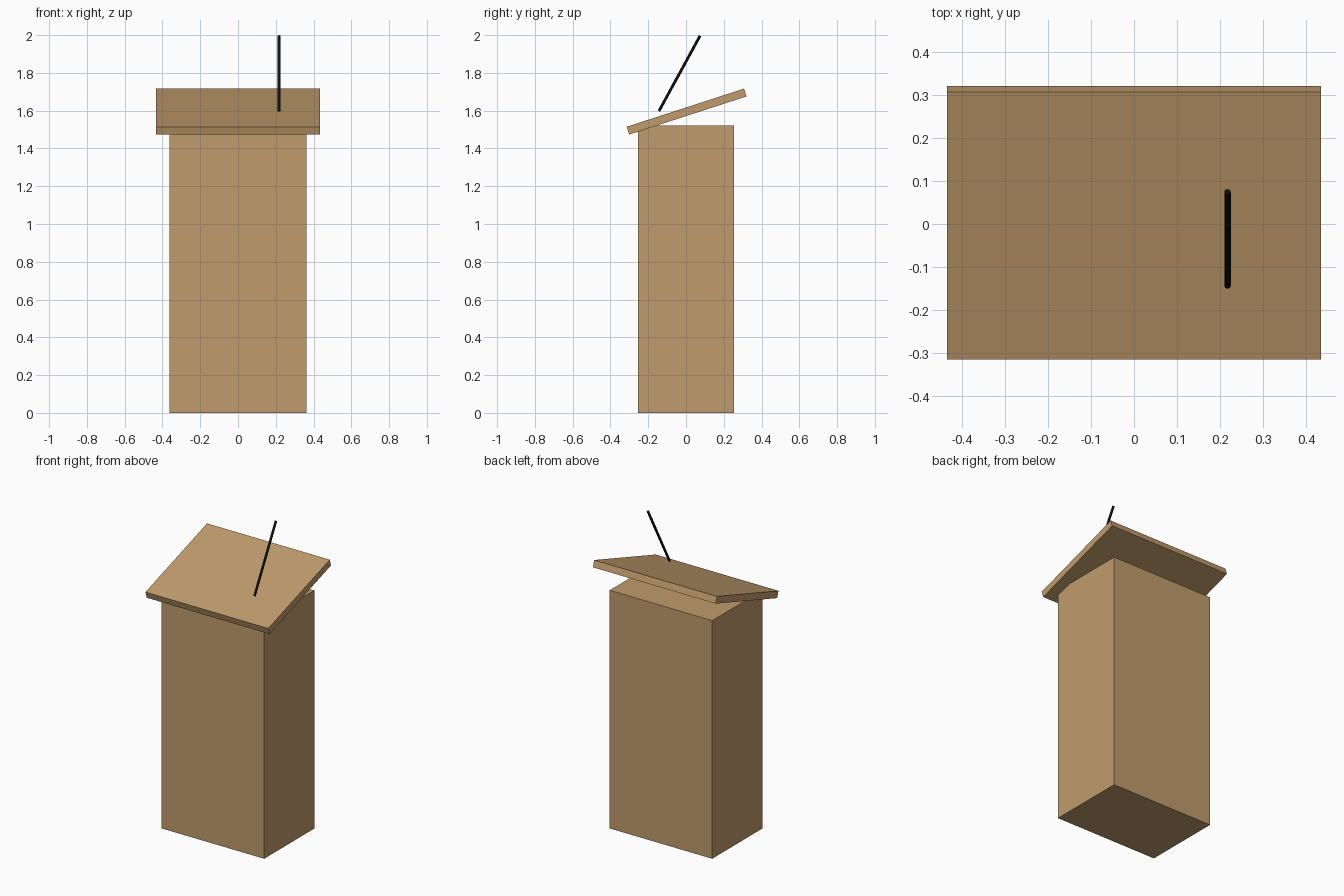
import bpy
import math

cube = bpy.data.objects.get("Cube")
if cube:
    bpy.data.objects.remove(cube, do_unlink=True)


def make_material(name, rgb):
    mat = bpy.data.materials.new(name)
    mat.use_nodes = True
    color = (*rgb, 1.0)
    mat.diffuse_color = color
    mat.node_tree.nodes["Principled BSDF"].inputs["Base Color"].default_value = color
    return mat


def add_box(name, size, location, mat, tilt=0.0):
    bpy.ops.mesh.primitive_cube_add(size=1, location=location)
    obj = bpy.context.object
    obj.name = name
    obj.scale = size
    bpy.ops.object.transform_apply(location=False, rotation=False, scale=True)
    obj.rotation_euler.x = tilt
    obj.data.materials.append(mat)
    return obj


wood = make_material("tan wood", (0.53, 0.33, 0.15))
black = make_material("black", (0.005, 0.005, 0.005))

# Upright column of the lectern
height = 1.522
add_box("column", (0.725, 0.506, height), (0, 0, height / 2), wood)

# Slanted reading board, low edge towards the front
add_box("reading_board", (0.868, 0.653, 0.0434), (0, 0.003, 1.595), wood, math.radians(18))

# Thin microphone rod leaning backwards
bpy.ops.mesh.primitive_cylinder_add(
    vertices=16, radius=0.0075, depth=0.454,
    location=(0.217, -0.0345, 1.797), rotation=(-0.5, 0, 0))
rod = bpy.context.object
rod.name = "microphone_rod"
rod.data.materials.append(black)
bpy.ops.object.shade_smooth_by_angle(angle=math.radians(40))
